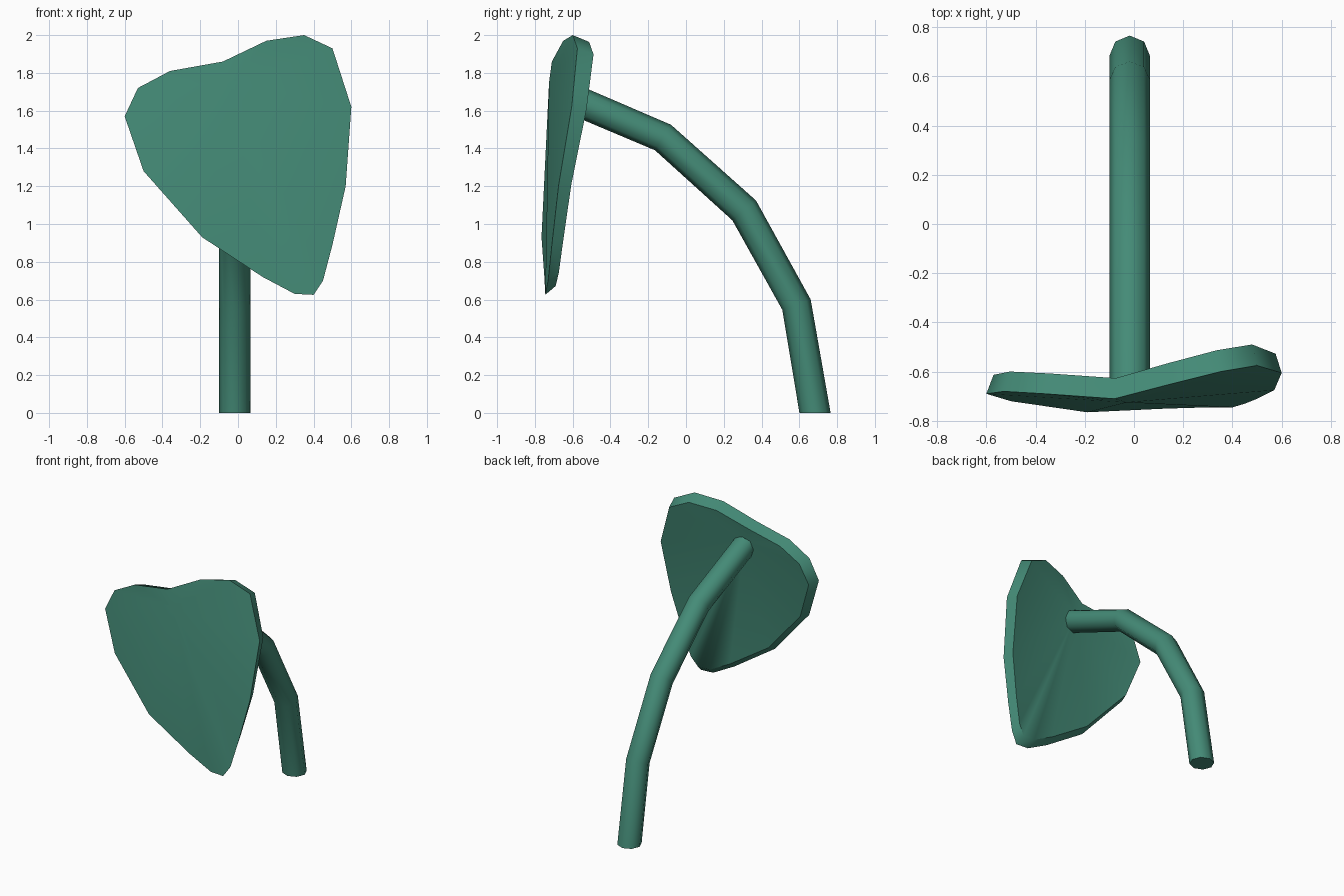
import bpy, bmesh, math
from mathutils import Vector

if "Cube" in bpy.data.objects:
    bpy.data.objects.remove(bpy.data.objects["Cube"], do_unlink=True)

# Single leaf green
green = bpy.data.materials.new("leaf_green")
green.use_nodes = True
COLOR = (0.058, 0.258, 0.184, 1)
green.diffuse_color = COLOR
green.node_tree.nodes["Principled BSDF"].inputs["Base Color"].default_value = COLOR


def bridge(bm, a, b):
    """Join two vertex loops with quads."""
    for i in range(len(a)):
        j = (i + 1) % len(a)
        bm.faces.new((a[i], a[j], b[j], b[i]))


def fan(bm, loop, hub):
    """Fill a loop with triangles around a hub point."""
    centre = bm.verts.new(hub)
    for i in range(len(loop)):
        bm.faces.new((loop[i], loop[(i + 1) % len(loop)], centre))


def finish(bm, name):
    bmesh.ops.recalc_face_normals(bm, faces=bm.faces)
    mesh = bpy.data.meshes.new(name)
    bm.to_mesh(mesh)
    bm.free()
    mesh.materials.append(green)
    obj = bpy.data.objects.new(name, mesh)
    bpy.context.collection.objects.link(obj)
    bpy.ops.object.select_all(action="DESELECT")
    obj.select_set(True)
    bpy.context.view_layer.objects.active = obj
    bpy.ops.object.shade_smooth_by_angle(angle=math.radians(50))


# Leaf blade: front rim, clockwise from the notch
OUTLINE = [
    (-0.08, -0.71, 1.86), (0.15, -0.65, 1.97), (0.35, -0.60, 2.0),
    (0.50, -0.575, 1.93), (0.60, -0.605, 1.62), (0.57, -0.675, 1.20),
    (0.50, -0.71, 0.89), (0.45, -0.73, 0.70), (0.40, -0.745, 0.625),
    (0.30, -0.745, 0.63), (0.13, -0.75, 0.72), (-0.19, -0.765, 0.93),
    (-0.50, -0.72, 1.28), (-0.60, -0.69, 1.57), (-0.53, -0.68, 1.72),
    (-0.36, -0.69, 1.81),
]
HUB = (-0.03, -0.725, 1.75)


def back_point(p):
    """Push a front point to the back, slightly inset; thinner at the tip."""
    x, y, z = p
    thick = 0.055 + 0.032 * (z - 0.63) / 1.37
    return (0.05 + (x - 0.05) * 0.955, y + thick, 1.4 + (z - 1.4) * 0.94)


bm = bmesh.new()
front = [bm.verts.new(p) for p in OUTLINE]
back = [bm.verts.new(back_point(p)) for p in OUTLINE]
bridge(bm, front, back)
fan(bm, front, HUB)
fan(bm, back, back_point(HUB))
finish(bm, "leaf_blade")

# Stem: eight-sided tube, each ring given by its centre and outward radius
STEM_X, RADIUS, SIDES = -0.0175, 0.0825, 8
RINGS = [
    ((0.683, 0.0), (0.0825, 0.0)),
    ((0.585, 0.573), (0.075, 0.0275)),
    ((0.308, 1.072), (0.0625, 0.0525)),
    ((-0.122, 1.458), (0.0425, 0.0675)),
    ((-0.66, 1.687), (0.032, 0.074)),
]
bm = bmesh.new()
loops = []
for (cy, cz), (ry, rz) in RINGS:
    centre, out = Vector((STEM_X, cy, cz)), Vector((0, ry, rz))
    side = Vector((RADIUS, 0, 0))
    angles = [math.tau * i / SIDES for i in range(SIDES)]
    loops.append([bm.verts.new(centre + out * math.cos(a) + side * math.sin(a))
                  for a in angles])
for a, b in zip(loops, loops[1:]):
    bridge(bm, a, b)
bm.faces.new(loops[0])
bm.faces.new(loops[-1])
finish(bm, "stem")
